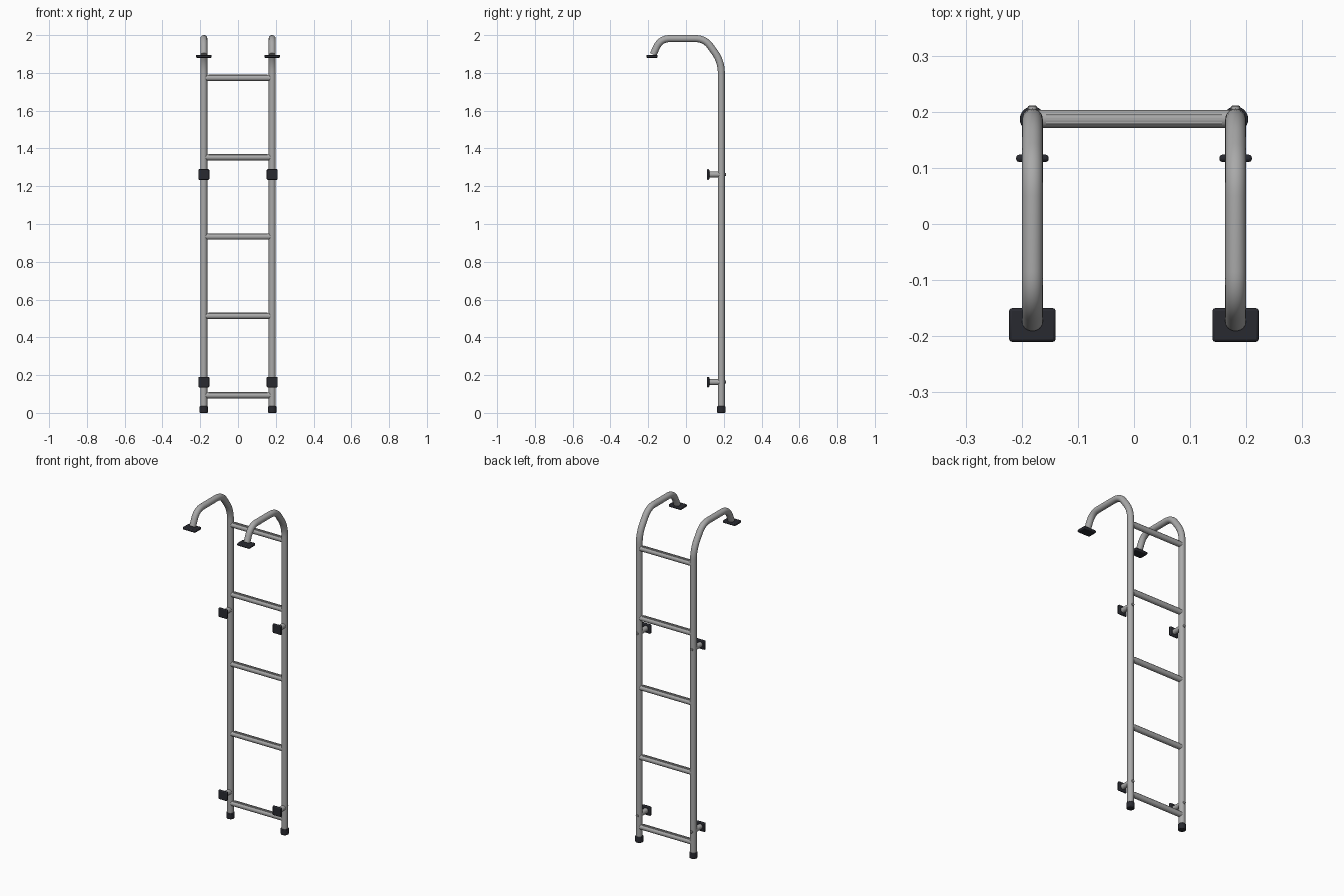
import bpy
import bmesh
from math import pi, radians
from mathutils import Vector

cube = bpy.data.objects.get("Cube")
if cube:
    bpy.data.objects.remove(cube, do_unlink=True)

RAIL_X, RAIL_Y = 0.181, 0.187
RAIL_R, RUNG_R = 0.0185, 0.016


def material(name, color):
    mat = bpy.data.materials.new(name)
    mat.use_nodes = True
    mat.diffuse_color = color
    mat.node_tree.nodes["Principled BSDF"].inputs["Base Color"].default_value = color
    return mat


metal = material("brushed grey metal", (0.40, 0.40, 0.40, 1))
rubber = material("black rubber", (0.022, 0.023, 0.03, 1))


def finish(obj, name, mat, bevel=0.0):
    obj.name = name
    obj.data.materials.append(mat)
    if bevel:
        mod = obj.modifiers.new("Soft edges", "BEVEL")
        mod.width, mod.segments, mod.limit_method = bevel, 2, "ANGLE"
    bpy.ops.object.select_all(action="DESELECT")
    obj.select_set(True)
    bpy.context.view_layer.objects.active = obj
    bpy.ops.object.shade_smooth_by_angle(angle=radians(35))
    return obj


def box(name, mat, size, loc, bevel=0.0):
    bpy.ops.mesh.primitive_cube_add(size=1, location=loc)
    obj = bpy.context.object
    obj.scale = size
    bpy.ops.object.transform_apply(location=False, rotation=False, scale=True)
    return finish(obj, name, mat, bevel)


def rod(name, mat, radius, start, end, sides=24, bevel=0.0):
    start, end = Vector(start), Vector(end)
    axis = end - start
    bpy.ops.mesh.primitive_cylinder_add(
        vertices=sides, radius=radius, depth=axis.length, location=(start + end) / 2,
        rotation=axis.to_track_quat("Z", "Y").to_euler())
    return finish(bpy.context.object, name, mat, bevel)


def rounded_path(corners, trims, steps=8):
    """Replace every inner corner by a smooth quadratic bend."""
    path = [corners[0]]
    for before, corner, after, trim in zip(corners, corners[1:], corners[2:], trims):
        a = corner + (before - corner).normalized() * trim
        b = corner + (after - corner).normalized() * trim
        for i in range(steps + 1):
            t = i / steps
            path.append(a * (1 - t) ** 2 + corner * 2 * t * (1 - t) + b * t * t)
    return path + [corners[-1]]


def tube(name, mat, path, radius, sides=24):
    """Sweep a circle along a path lying in a plane of constant x."""
    bm = bmesh.new()
    side = Vector((1, 0, 0))
    rings = []
    for i, p in enumerate(path):
        tangent = (path[min(i + 1, len(path) - 1)] - path[max(i - 1, 0)]).normalized()
        ring = bmesh.ops.create_circle(bm, segments=sides, radius=radius)["verts"]
        normal = tangent.cross(side)
        for v in ring:
            v.co = p + side * v.co.x + normal * v.co.y
        rings.append(ring)
    for r0, r1 in zip(rings, rings[1:]):
        for j in range(sides):
            k = (j + 1) % sides
            bm.faces.new((r0[j], r0[k], r1[k], r1[j]))
    bm.faces.new(rings[0])
    bm.faces.new(rings[-1])
    bmesh.ops.recalc_face_normals(bm, faces=bm.faces)
    mesh = bpy.data.meshes.new(name)
    bm.to_mesh(mesh)
    bm.free()
    obj = bpy.data.objects.new(name, mesh)
    bpy.context.collection.objects.link(obj)
    return finish(obj, name, mat)


for label, x in (("left", RAIL_X), ("right", -RAIL_X)):
    # Side rail with the hook over the top
    corners = [Vector((x, y, z)) for y, z in (
        (RAIL_Y, 0.02), (RAIL_Y, 1.86), (0.10, 1.9815), (-0.135, 1.9815), (-0.174, 1.897))]
    tube(label + "_rail", metal, rounded_path(corners, (0.06, 0.05, 0.05)), RAIL_R)

    # Hook pad and foot cap
    box(label + "_hook_pad", rubber, (0.083, 0.06, 0.016), (x, -0.18, 1.888), 0.005)
    rod(label + "_foot_cap", rubber, 0.0225, (x, RAIL_Y, 0), (x, RAIL_Y, 0.036), bevel=0.004)

    # Wall brackets: pad, standoff and rear bolt
    for level, z in (("lower", 0.163), ("upper", 1.262)):
        part = label + "_" + level
        box(part + "_bracket_pad", rubber, (0.058, 0.013, 0.056), (x, 0.117, z), 0.005)
        rod(part + "_standoff", metal, 0.0155, (x, 0.12, z), (x, RAIL_Y, z))
        rod(part + "_bolt", metal, 0.008, (x, RAIL_Y, z), (x, 0.211, z), sides=12, bevel=0.002)

# Rungs with raised grip ribs on top
for i in range(5):
    z = 0.093 + 0.42 * i
    rod(f"rung_{i + 1}", metal, RUNG_R, (-RAIL_X, RAIL_Y, z), (RAIL_X, RAIL_Y, z))
    for j in (-1, 0, 1):
        top = z + (RUNG_R ** 2 - (j * 0.007) ** 2) ** 0.5
        box(f"rung_{i + 1}_rib_{j + 2}", metal, (0.314, 0.003, 0.004),
            (0, RAIL_Y + j * 0.007, top))
